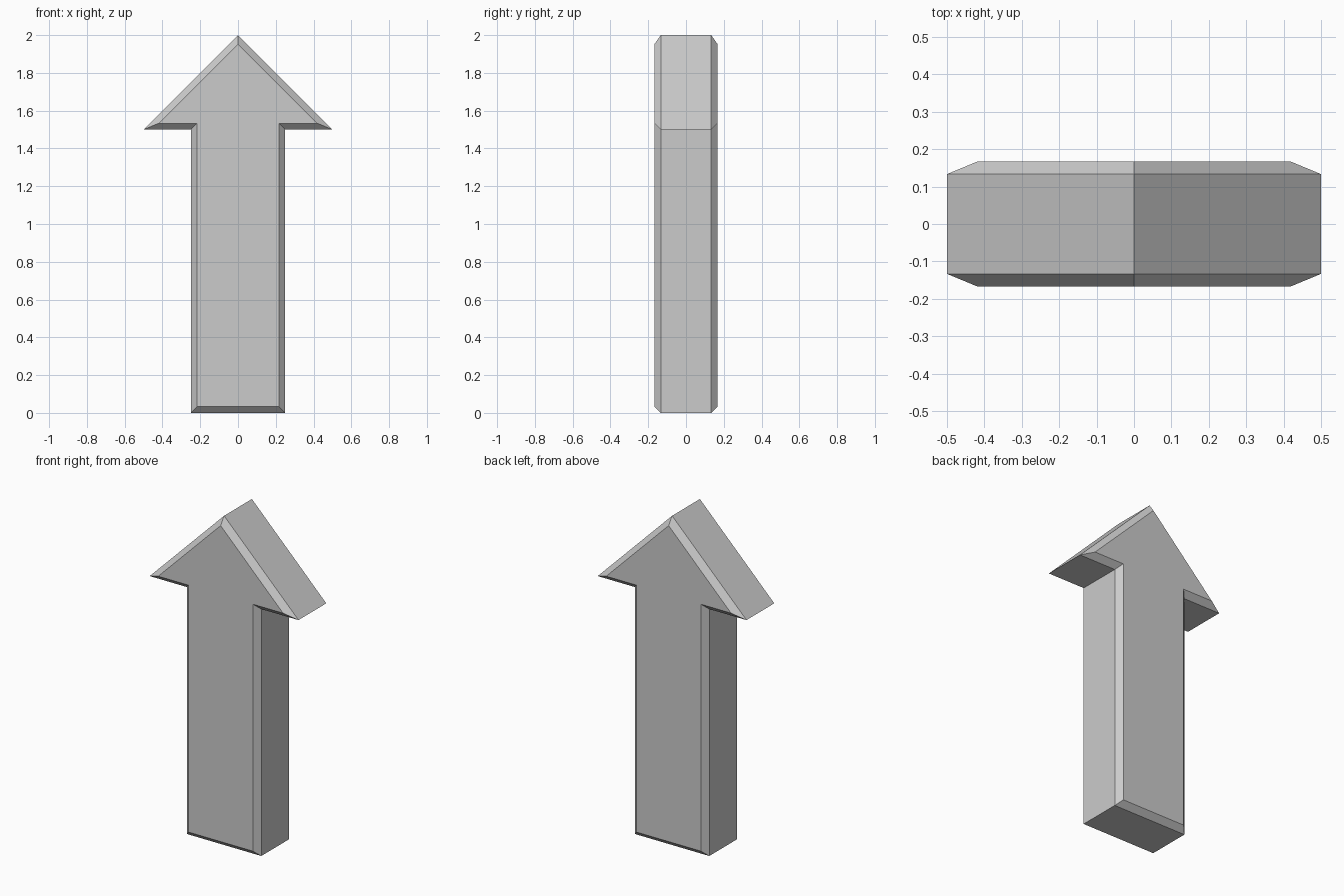
import bpy
import bmesh

cube = bpy.data.objects.get("Cube")
if cube:
    bpy.data.objects.remove(cube, do_unlink=True)

BEVEL = 1 / 30      # chamfer width and depth
RIM = 2 / 15        # half thickness between the chamfers

# Plain grey material
grey = bpy.data.materials.new("light_grey")
grey.use_nodes = True
colour = (0.6, 0.6, 0.6, 1)
grey.diffuse_color = colour
grey.node_tree.nodes["Principled BSDF"].inputs["Base Color"].default_value = colour

# Arrow outline: half profile mirrored across x = 0
half = [(0.25, 0), (0.25, 1.5), (0.5, 1.5)]
outline = half + [(0, 2)] + [(-x, z) for x, z in reversed(half)]

# Solid arrow, extruded through its thickness
bm = bmesh.new()
front = bm.faces.new([bm.verts.new((x, -RIM, z)) for x, z in outline])
extruded = bmesh.ops.extrude_face_region(bm, geom=[front], use_keep_orig=True)
back = next(g for g in extruded["geom"] if isinstance(g, bmesh.types.BMFace))
bmesh.ops.translate(bm, vec=(0, 2 * RIM, 0), verts=back.verts[:])
bmesh.ops.recalc_face_normals(bm, faces=bm.faces[:])

# Chamfer both flat sides: inset each cap, then push it outwards
caps = [f for f in bm.faces if abs(f.normal.y) > 0.9]
bmesh.ops.inset_region(bm, faces=caps, thickness=BEVEL, use_even_offset=True,
                       use_boundary=True)
for cap in caps:
    side = 1 if cap.calc_center_median().y > 0 else -1
    bmesh.ops.translate(bm, vec=(0, side * BEVEL, 0), verts=cap.verts[:])
bmesh.ops.recalc_face_normals(bm, faces=bm.faces[:])

mesh = bpy.data.meshes.new("arrow")
bm.to_mesh(mesh)
bm.free()
mesh.materials.append(grey)
arrow = bpy.data.objects.new("arrow", mesh)
bpy.context.collection.objects.link(arrow)
